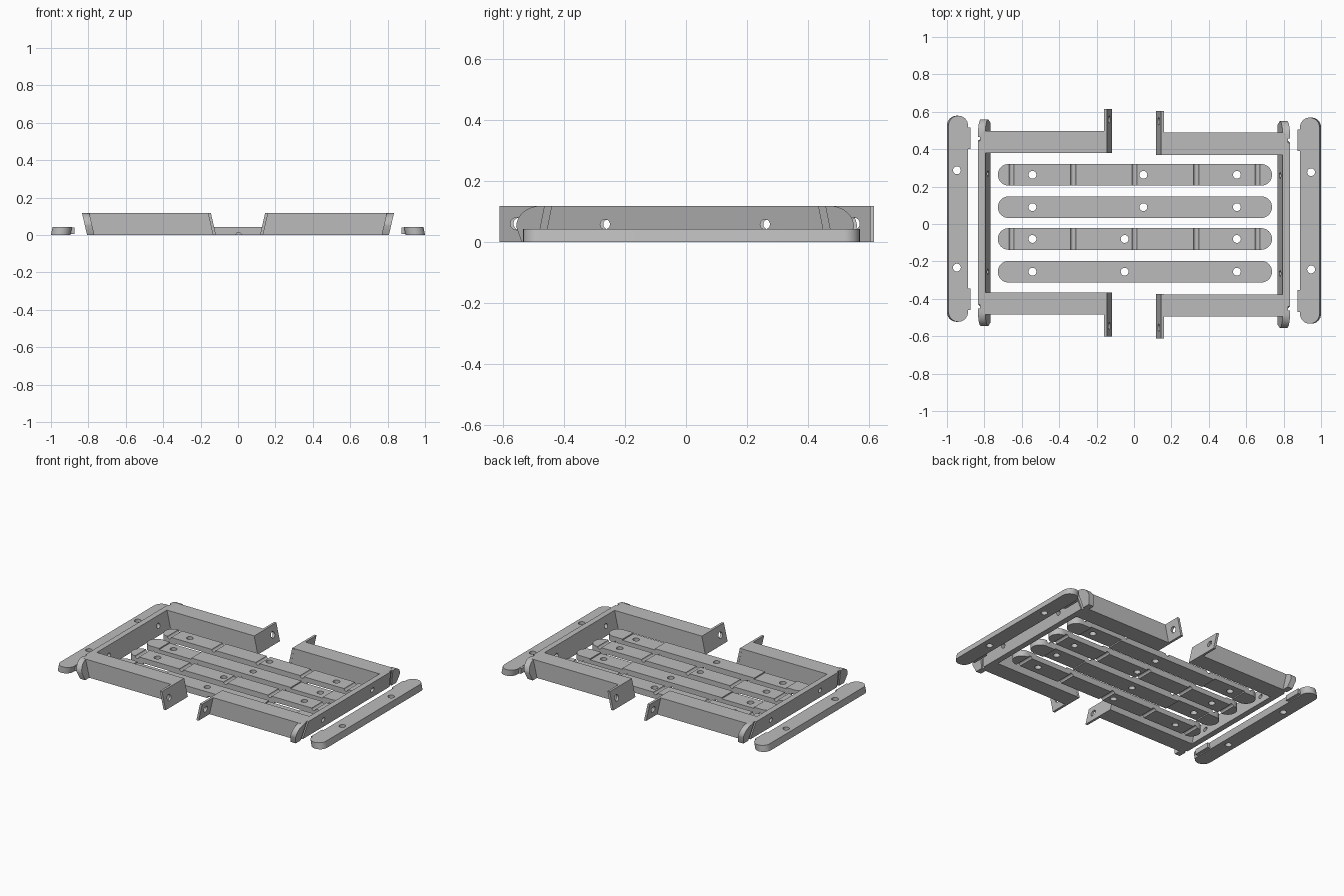
import bpy
import bmesh
from math import sin, cos, pi, radians
from mathutils import Matrix, Vector

if "Cube" in bpy.data.objects:
    bpy.data.objects.remove(bpy.data.objects["Cube"], do_unlink=True)

grey = bpy.data.materials.new("plain grey")
grey.use_nodes = True
grey.diffuse_color = (0.5, 0.5, 0.5, 1)
grey.node_tree.nodes["Principled BSDF"].inputs["Base Color"].default_value = (0.5, 0.5, 0.5, 1)

HEIGHT = 0.118   # frame height
THICK = 0.042    # slat and end bar thickness
LEAN = 0.23      # outward lean of walls and flanges


def finish(name, bm):
    bmesh.ops.recalc_face_normals(bm, faces=bm.faces)
    mesh = bpy.data.meshes.new(name)
    bm.to_mesh(mesh)
    bm.free()
    mesh.materials.append(grey)
    obj = bpy.data.objects.new(name, mesh)
    bpy.context.collection.objects.link(obj)
    return obj


def prism(name, profile, lo, hi, place):
    """Extrude a 2D profile from lo to hi; place maps (u, v, w) to x, y, z."""
    bm = bmesh.new()
    rings = [[bm.verts.new(place(u, v, w)) for u, v in profile] for w in (lo, hi)]
    for ring in rings:
        bm.faces.new(ring)
    n = len(profile)
    for i in range(n):
        j = (i + 1) % n
        bm.faces.new((rings[0][i], rings[0][j], rings[1][j], rings[1][i]))
    return finish(name, bm)


def box(name, x, y, z):
    return prism(name, [(x[0], y[0]), (x[1], y[0]), (x[1], y[1]), (x[0], y[1])],
                 z[0], z[1], lambda u, v, w: (u, v, w))


def rod(centre, radius, axis, length):
    bm = bmesh.new()
    turn = Vector((0, 0, 1)).rotation_difference(Vector(axis)).to_matrix().to_4x4()
    bmesh.ops.create_cone(bm, cap_ends=True, segments=24, radius1=radius, radius2=radius,
                          depth=length, matrix=Matrix.Translation(centre) @ turn)
    return finish("cutter", bm)


def cut(obj, cutters):
    for c in cutters:
        c.hide_render = True
        mod = obj.modifiers.new("cut", 'BOOLEAN')
        mod.operation = 'DIFFERENCE'
        mod.solver = 'EXACT'
        mod.object = c
    bpy.context.view_layer.update()
    done = bpy.data.meshes.new_from_object(obj.evaluated_get(bpy.context.evaluated_depsgraph_get()))
    obj.modifiers.clear()
    obj.data = done
    for c in cutters:
        bpy.data.objects.remove(c, do_unlink=True)
    return obj


def stadium(half_len, r, steps=16):
    """Round-ended strip along u."""
    pts = []
    for side in (1, -1):
        for i in range(steps + 1):
            a = -pi / 2 + pi * i / steps
            pts.append((side * (half_len - r + r * cos(a)), side * r * sin(a)))
    return pts


parts = []

# Slats: grooves on one side, shallow steps on the other, every second one turned over
for number, (y, hole, turned) in enumerate(
        [(0.263, 0.05, False), (0.09, 0.05, True), (-0.08, -0.05, False), (-0.255, -0.05, True)], 1):
    slat = prism(f"slat_{number}", stadium(0.733, 0.058), 0, THICK,
                 lambda u, v, w: (u + 0.005, v + y, w))
    groove_z, step_z = (0, THICK) if turned else (THICK, 0)
    cutters = [rod((x, y, groove_z), 0.014, (0, 1, 0), 0.3)
               for x in (-0.655, -0.325, 0.003, 0.333, 0.66)]
    cutters += [box("cutter", x, (y - 0.1, y + 0.1), (step_z - 0.008, step_z + 0.008))
                for x in ((-0.61, -0.37), (0.37, 0.61))]
    cutters += [rod((x, y, 0), 0.021, (0, 0, 1), 0.3) for x in (-0.543, hole, 0.55)]
    parts.append(cut(slat, cutters))

# Frame halves and end bars, mirrored left and right
for side, s, shift in (("left", 1, -0.003), ("right", -1, 0.007)):

    def lean(x, y, z, amount=LEAN):
        return (s * (x + amount * z), y + shift, z)

    # Leaning end wall with bulged ends
    end = [(0.535, 0)] + [(0.475 + 0.078 * cos(a), 0.05 + (HEIGHT - 0.05) * sin(a))
                          for a in (i * pi / 20 for i in range(11))]
    outline = end + [(-y, z) for y, z in reversed(end)]
    wall = prism(f"{side}_end_wall", outline, 0.768, 0.807, lambda u, v, w: lean(w, u, v))
    cutters = [rod((s * 0.8, y + shift, 0.058), 0.016, (1, 0, 0), 0.3) for y in (-0.262, 0.262)]
    for t in (1, -1):
        cutters.append(prism("cutter", [(0.465, -0.02), (0.487, -0.02), (0.455, 0.14), (0.433, 0.14)],
                             0.797, 0.85, lambda u, v, w: lean(w, t * u, v)))
    parts.append(cut(wall, cutters))

    for where, t in (("back", 1), ("front", -1)):
        # Solid arm
        parts.append(prism(f"{side}_{where}_arm",
                           [(0.13, 0), (0.78, 0), (0.78, HEIGHT), (0.13, HEIGHT)], 0.373, 0.491,
                           lambda u, v, w: lean(u, t * w, v)))
        # Drilled mounting flange
        flange = prism(f"{side}_{where}_flange",
                       [(0.118, 0), (0.134, 0), (0.134, HEIGHT), (0.118, HEIGHT)], 0.372, 0.608,
                       lambda u, v, w: lean(u, t * w, v))
        parts.append(cut(flange, [rod((s * 0.14, t * 0.552 + shift, 0.06), 0.02, (1, 0, 0), 0.3)]))

    # Loose end bar with two locating tabs
    mid = 0.018 if s > 0 else 0.028
    bar = prism(f"{side}_end_bar", stadium(0.551, 0.052), 0, THICK,
                lambda u, v, w: (s * (0.948 + v - 0.2 * w), u + mid, w))
    parts.append(cut(bar, [rod((s * 0.947, mid + y, 0), 0.021, (0, 0, 1), 0.3)
                           for y in (-0.261, 0.259)]))
    for where, t in (("back", 1), ("front", -1)):
        y = mid + t * 0.43
        parts.append(box(f"{side}_{where}_tab", sorted((s * 0.874, s * 0.91)),
                         (y - 0.058, y + 0.058), (0.006, THICK - 0.002)))

# Smooth the round surfaces, keep the edges sharp
bpy.ops.object.select_all(action='DESELECT')
for part in parts:
    part.select_set(True)
bpy.context.view_layer.objects.active = parts[0]
bpy.ops.object.shade_smooth_by_angle(angle=radians(30))
